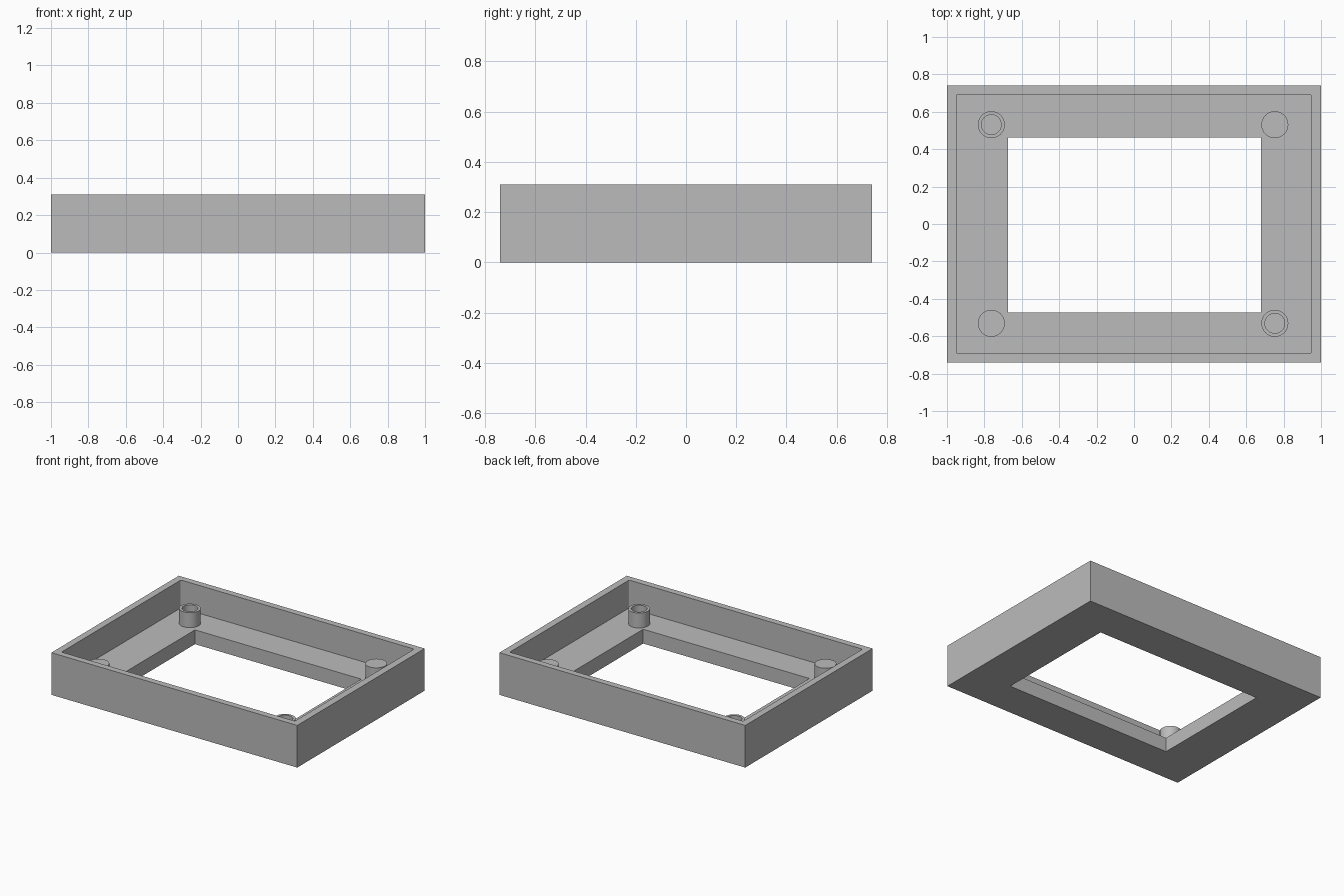
import bpy, bmesh, math

if "Cube" in bpy.data.objects:
    bpy.data.objects.remove(bpy.data.objects["Cube"])

HEIGHT, FLOOR, POST_TOP = 0.31, 0.105, 0.215
POST_R, HOLE_R, SIDES = 0.072, 0.053, 48

grey = bpy.data.materials.new("plain grey")
grey.use_nodes = True
colour = (0.5, 0.5, 0.5, 1)
grey.diffuse_color = colour
grey.node_tree.nodes["Principled BSDF"].inputs["Base Color"].default_value = colour


def finish(name, bm):
    """Turn a bmesh into a named grey object."""
    bmesh.ops.recalc_face_normals(bm, faces=bm.faces)
    mesh = bpy.data.meshes.new(name)
    bm.to_mesh(mesh)
    bm.free()
    mesh.materials.append(grey)
    obj = bpy.data.objects.new(name, mesh)
    bpy.context.collection.objects.link(obj)
    return obj


def bridge(bm, a, b):
    """Join two vertex rings with quads."""
    n = len(a)
    for i in range(n):
        j = (i + 1) % n
        bm.faces.new((a[i], a[j], b[j], b[i]))


def rect(bm, bounds, z):
    x0, x1, y0, y1 = bounds
    return [bm.verts.new((x, y, z)) for x, y in ((x0, y0), (x1, y0), (x1, y1), (x0, y1))]


# Tray: outer walls, recessed cavity and a window through the floor
outer = (-1, 1, -0.74, 0.74)
cavity = (-0.95, 0.948, -0.693, 0.693)
window = (-0.674, 0.679, -0.472, 0.463)
bm = bmesh.new()
rings = [rect(bm, b, z) for b, z in (
    (window, 0), (outer, 0), (outer, HEIGHT),
    (cavity, HEIGHT), (cavity, FLOOR), (window, FLOOR))]
for i, ring in enumerate(rings):
    bridge(bm, ring, rings[(i + 1) % len(rings)])
# Slightly rounded upright corners inside the cavity
corners = [bm.edges.get((a, b)) for a, b in zip(rings[3], rings[4])]
bmesh.ops.bevel(bm, geom=corners, offset=0.01, segments=3, profile=0.5, affect='EDGES')
finish("tray", bm)


def post(name, x, y, hollow):
    """Round standing post, optionally with a bore down to the floor."""
    profile = [(POST_R, FLOOR), (POST_R, POST_TOP)]
    if hollow:
        profile += [(HOLE_R, POST_TOP), (HOLE_R, FLOOR)]
    bm = bmesh.new()
    rings = []
    for r, z in profile:
        angles = [math.tau * i / SIDES for i in range(SIDES)]
        rings.append([bm.verts.new((x + r * math.cos(a), y + r * math.sin(a), z)) for a in angles])
    for a, b in zip(rings, rings[1:]):
        bridge(bm, a, b)
    if not hollow:
        bm.faces.new(rings[-1])
    obj = finish(name, bm)
    bpy.ops.object.select_all(action='DESELECT')
    obj.select_set(True)
    bpy.context.view_layer.objects.active = obj
    bpy.ops.object.shade_smooth_by_angle(angle=math.radians(30))


# Hollow and solid posts on opposite diagonals
for side, x in (("right", -0.763), ("left", 0.753)):
    for end, y in (("front", -0.531), ("back", 0.531)):
        hollow = x * y < 0
        kind = "hollow" if hollow else "solid"
        post(f"{kind}_post_{end}_{side}", x, y, hollow)
